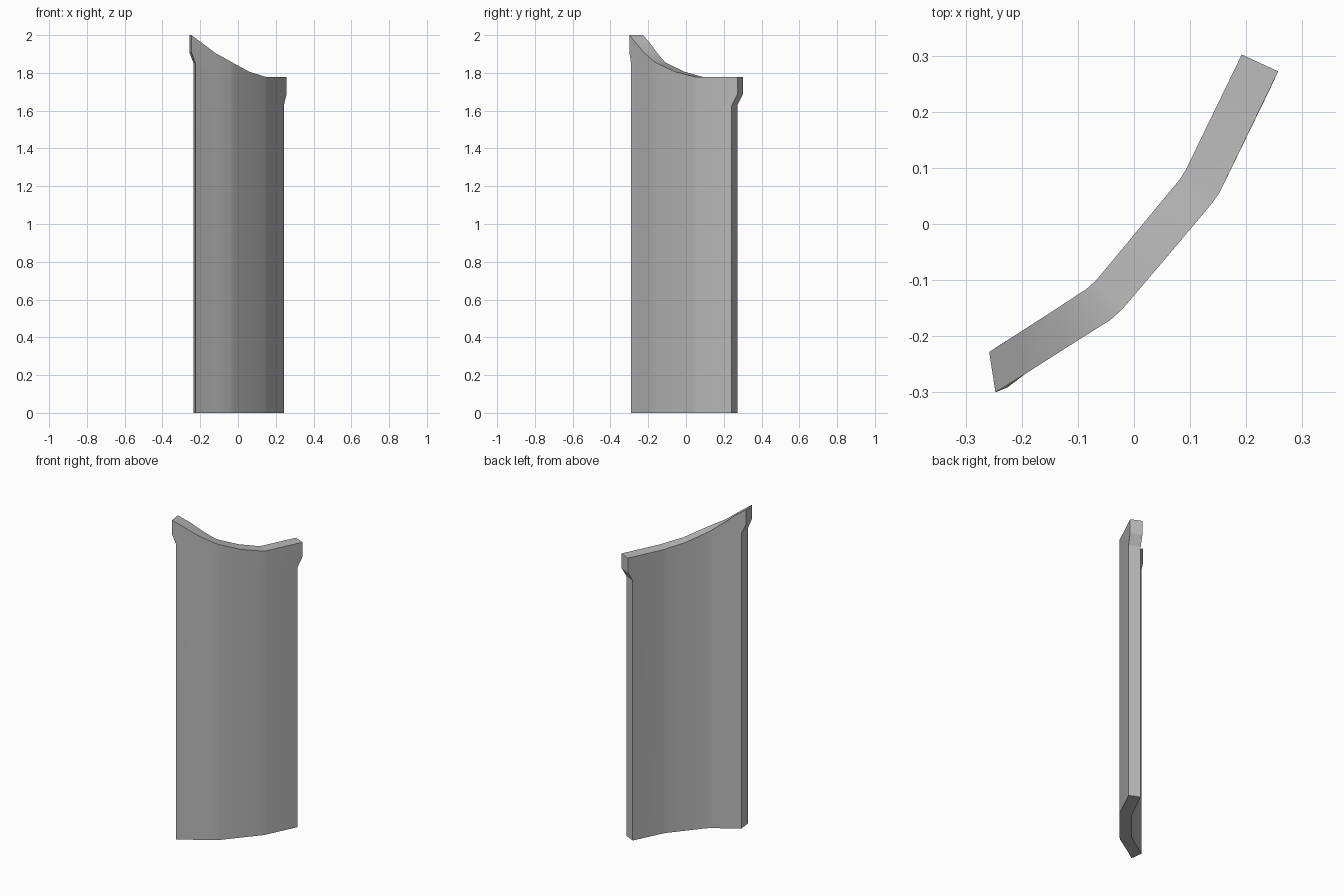
import bpy
import bmesh
import math

cube = bpy.data.objects.get("Cube")
if cube:
    bpy.data.objects.remove(cube)

# Plain grey finish
grey = bpy.data.materials.new("plain grey")
grey.use_nodes = True
colour = (0.5, 0.5, 0.5, 1)
grey.diffuse_color = colour
grey.node_tree.nodes["Principled BSDF"].inputs["Base Color"].default_value = colour

# Plan stations along the panel: outer xy, inner xy, height of the scooped top
STATIONS = [
    ((-0.247, -0.300), (-0.258, -0.228), 2.0),
    ((-0.195, -0.268), (-0.205, -0.194), 1.962),
    ((-0.120, -0.220), (-0.140, -0.152), 1.905),
    ((-0.042, -0.171), (-0.085, -0.116), 1.862),
    ((-0.021, -0.152), (-0.067, -0.100), 1.850),
    ((0.060, -0.057), (0.010, -0.007), 1.806),
    ((0.140, 0.038), (0.082, 0.080), 1.781),
    ((0.153, 0.057), (0.092, 0.096), 1.778),
    ((0.257, 0.272), (0.192, 0.302), 1.778),
]
# Body ends sit inside the flared lip at the top
BODY_ENDS = {
    0: ((-0.225, -0.291), (-0.235, -0.213)),
    len(STATIONS) - 1: ((0.243, 0.242), (0.179, 0.272)),
}
LIP_START, LIP_FULL = 0.15, 0.09

bm = bmesh.new()


def column(index, side):
    """Vertical run of points on one side of the panel at a station."""
    station = STATIONS[index]
    top = station[2]
    lip = station[side]
    body = BODY_ENDS.get(index, station)[side]
    levels = [(body, 0), (body, top - LIP_START), (lip, top - LIP_FULL), (lip, top)]
    return [bm.verts.new((x, y, z)) for (x, y), z in levels]


def skin(a, b):
    """Join two neighbouring columns with quads."""
    for k in range(len(a) - 1):
        bm.faces.new((a[k], b[k], b[k + 1], a[k + 1]))


outer = [column(i, 0) for i in range(len(STATIONS))]
inner = [column(i, 1) for i in range(len(STATIONS))]

# Curved walls, top rim and underside
for i in range(len(STATIONS) - 1):
    skin(outer[i], outer[i + 1])
    skin(inner[i + 1], inner[i])
    bm.faces.new((outer[i][-1], outer[i + 1][-1], inner[i + 1][-1], inner[i][-1]))
    bm.faces.new((outer[i][0], inner[i][0], inner[i + 1][0], outer[i + 1][0]))

# Narrow end faces
skin(inner[0], outer[0])
skin(outer[-1], inner[-1])
bmesh.ops.recalc_face_normals(bm, faces=bm.faces)

mesh = bpy.data.meshes.new("curved_panel")
bm.to_mesh(mesh)
bm.free()
mesh.materials.append(grey)
panel = bpy.data.objects.new("curved_panel", mesh)
bpy.context.collection.objects.link(panel)

# Soft folds, crisp rims
bpy.context.view_layer.objects.active = panel
panel.select_set(True)
bpy.ops.object.shade_smooth_by_angle(angle=math.radians(20))
